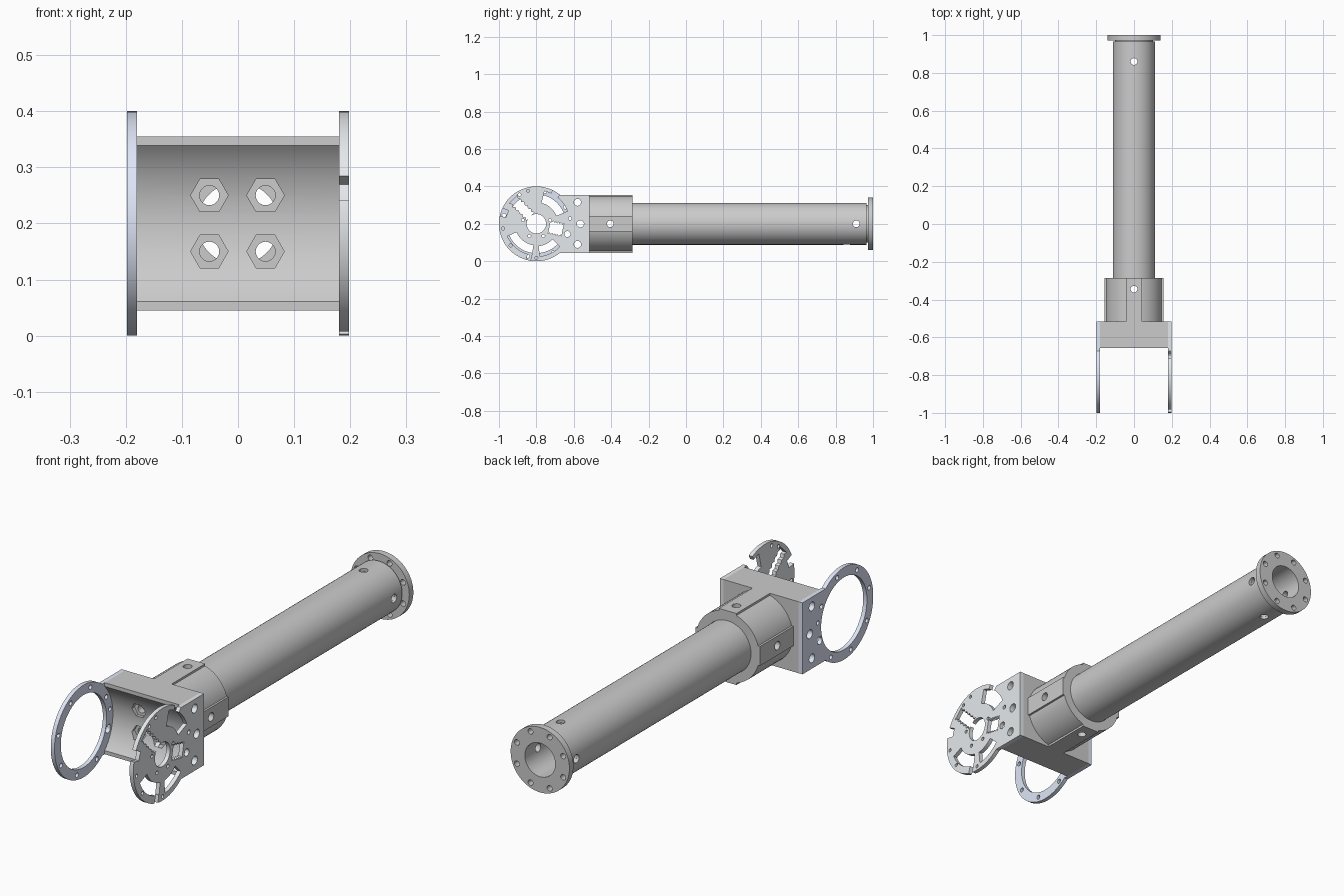
import bpy, bmesh
from math import sin, cos, radians, pi

if "Cube" in bpy.data.objects:
    bpy.data.objects.remove(bpy.data.objects["Cube"])

CY, CZ = -0.8, 0.2          # joint axis (runs along x)
ORDER = {'x': lambda u, v, w: (w, u, v),
         'y': lambda u, v, w: (u, w, v),
         'z': lambda u, v, w: (u, v, w)}


def arc(u, v, r, a0, a1, n):
    """Points on an arc, angles in degrees."""
    return [(u + r * cos(radians(a0 + (a1 - a0) * i / n)),
             v + r * sin(radians(a0 + (a1 - a0) * i / n))) for i in range(n + 1)]


def circle(u, v, r, n=32):
    return arc(u, v, r, 0, 360, n)[:-1]


def prism(name, pts, axis, lo, hi):
    """Extrude a 2D profile along an axis."""
    bm = bmesh.new()
    ends = [[bm.verts.new(ORDER[axis](u, v, w)) for u, v in pts] for w in (lo, hi)]
    for e in ends:
        bm.faces.new(e)
    n = len(pts)
    for i in range(n):
        j = (i + 1) % n
        bm.faces.new((ends[0][i], ends[0][j], ends[1][j], ends[1][i]))
    bmesh.ops.recalc_face_normals(bm, faces=bm.faces)
    me = bpy.data.meshes.new(name)
    bm.to_mesh(me)
    bm.free()
    ob = bpy.data.objects.new(name, me)
    bpy.context.collection.objects.link(ob)
    return ob


def select(ob):
    bpy.ops.object.select_all(action='DESELECT')
    ob.select_set(True)
    bpy.context.view_layer.objects.active = ob


def combine(ob, other, op='DIFFERENCE'):
    select(ob)
    m = ob.modifiers.new("bool", 'BOOLEAN')
    m.operation, m.solver, m.object = op, 'EXACT', other
    bpy.ops.object.modifier_apply(modifier=m.name)
    bpy.data.objects.remove(other)


def cut(ob, pts, axis, lo=-1.5, hi=1.5):
    combine(ob, prism("cutter", pts, axis, lo, hi))


def drill(ob, axis, u, v, r, lo=-1.5, hi=1.5, n=20):
    cut(ob, circle(u, v, r, n), axis, lo, hi)


def finish(ob, color=None):
    select(ob)
    bpy.ops.object.shade_smooth_by_angle(angle=radians(25))
    if color:
        mat = bpy.data.materials.new(ob.name + "_paint")
        mat.diffuse_color = (*color, 1)
        mat.use_nodes = True
        mat.node_tree.nodes["Principled BSDF"].inputs["Base Color"].default_value = mat.diffuse_color
        ob.data.materials.clear()
        ob.data.materials.append(mat)


def slot(r0, r1, a0, a1, n=12):
    """Curved slot around the joint axis."""
    return arc(CY, CZ, r0, a0, a1, n) + arc(CY, CZ, r1, a1, a0, n)


def toothed(cu, cv, half_len, half_wid, ang, teeth=5):
    """Rectangular window with saw teeth on both long sides."""
    top = []
    for i in range(teeth * 2 + 1):
        top.append((half_len * (1 - i / teeth), half_wid - (0.009 if i % 2 else 0)))
    pts = top + [(-x, -y) for x, y in top]
    c, s = cos(radians(ang)), sin(radians(ang))
    return [(cu + x * c - y * s, cv + x * s + y * c) for x, y in pts]


# Main tube
tube = prism("tube", circle(0, CZ, 0.112, 64), 'y', -0.515, 0.965)
drill(tube, 'y', 0, CZ, 0.1, n=64)

# End flange with a sleeve inside the tube
flange = prism("end_flange", circle(0, CZ, 0.141, 64), 'y', 0.972, 1.0)
combine(flange, prism("sleeve", circle(0, CZ, 0.0995, 64), 'y', 0.80, 0.985), 'UNION')
drill(flange, 'y', 0, CZ, 0.073, n=64)
for i in range(8):
    a = radians(22.5 + 45 * i)
    drill(flange, 'y', 0.12 * cos(a), CZ + 0.12 * sin(a), 0.012, 0.96, 1.1)

# Socket collar with four flat pads
collar = prism("collar", circle(0, CZ, 0.152, 64), 'y', -0.515, -0.285)
for w, h in ((0.155, 0.042), (0.042, 0.155)):
    pad = prism("pad", [(-w, CZ - h), (w, CZ - h), (w, CZ + h), (-w, CZ + h)],
                'y', -0.515, -0.285)
    combine(collar, pad, 'UNION')
drill(collar, 'y', 0, CZ, 0.1125, n=64)

# Cross pin holes
for ob in (tube, collar):
    drill(ob, 'x', -0.405, CZ, 0.018)
    drill(ob, 'z', 0, -0.345, 0.018)
for ob in (tube, flange):
    drill(ob, 'x', 0.91, CZ, 0.018)
    drill(ob, 'z', 0, 0.86, 0.018)

# Bracket block with hollowed front
profile = arc(CY, CZ, 0.2, -44, 44, 32) + [(-0.656, 0.355), (-0.515, 0.355),
                                          (-0.515, 0.045), (-0.656, 0.045)]
block = prism("bracket_block", profile, 'x', -0.18, 0.18)
for x in (-0.051, 0.049):
    for z in (0.15, 0.25):
        drill(block, 'y', x, z, 0.0175)
        drill(block, 'y', x, z, 0.0335, -0.8, -0.588, 6)

# Side plates
outline = arc(CY, CZ, 0.2, 50.8, 309.2, 72) + [(-0.515, 0.045), (-0.515, 0.355)]
ring = prism("ring_plate", outline, 'x', -0.198, -0.18)
drive = prism("slotted_plate", outline, 'x', 0.18, 0.198)
drill(ring, 'x', CY, CZ, 0.157, n=64)
for i in range(8):
    a = radians(30 + 45 * i)
    drill(ring, 'x', CY + 0.179 * cos(a), CZ + 0.179 * sin(a), 0.01, n=16)

# Through bolts in plates and block
for ob in (ring, drive, block):
    for y, z in ((-0.58, 0.315), (-0.565, 0.2), (-0.58, 0.09)):
        drill(ob, 'x', y, z, 0.019)
for ob in (ring, drive):
    for y, z, r in ((-0.62, 0.228, 0.009), (-0.634, 0.145, 0.016)):
        drill(ob, 'x', y, z, r)

# Openings of the slotted plate
drill(drive, 'x', CY, CZ, 0.052, n=40)
for s in (slot(0.115, 0.18, 22, 76), slot(0.17, 0.23, 51, 64),
          slot(0.115, 0.168, 203, 262), slot(0.16, 0.23, 254, 261),
          slot(0.12, 0.175, 276, 316), slot(0.165, 0.23, 155, 168),
          toothed(-0.878, 0.285, 0.064, 0.03, 135),
          toothed(-0.695, 0.175, 0.036, 0.036, -12)):
    cut(drive, s, 'x')
for r, a in ((0.18, 188), (0.18, 120), (0.182, 104), (0.182, 270), (0.18, 220),
             (0.075, 15), (0.075, 165), (0.075, 240), (0.075, 300)):
    drill(drive, 'x', CY + r * cos(radians(a)), CZ + r * sin(radians(a)), 0.008, n=12)

for ob in (tube, flange, collar, block):
    finish(ob)
finish(ring, (0.74, 0.79, 0.93))
finish(drive, (0.79, 0.82, 0.84))
